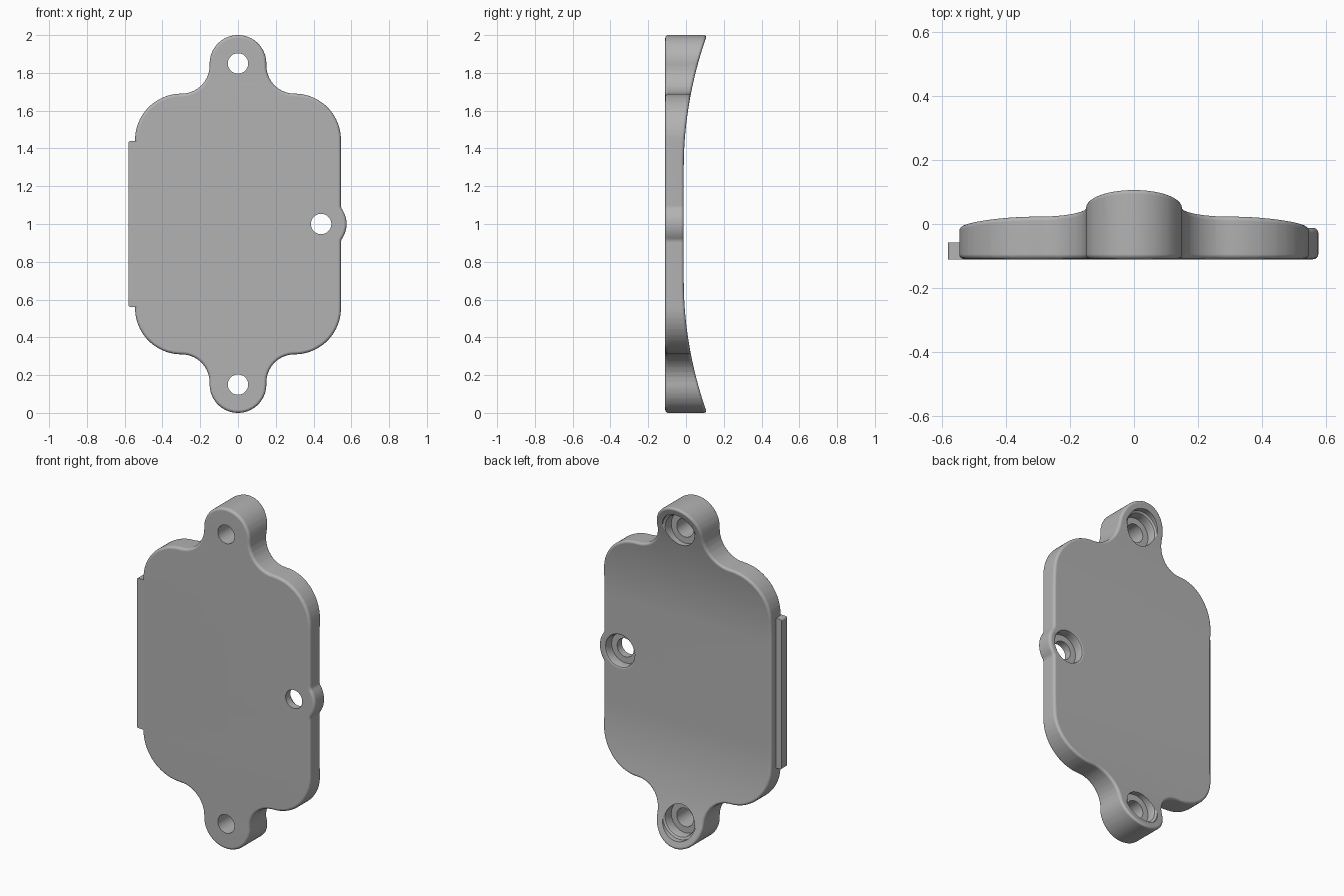
import bpy, bmesh, math
from mathutils import Vector

if "Cube" in bpy.data.objects:
    bpy.data.objects.remove(bpy.data.objects["Cube"])

FRONT, EDGE = -0.11, 0.016

grey = bpy.data.materials.new("plain grey")
grey.use_nodes = True
grey.diffuse_color = (0.45, 0.45, 0.45, 1)
grey.node_tree.nodes["Principled BSDF"].inputs["Base Color"].default_value = (0.45, 0.45, 0.45, 1)


def make_object(name, bm):
    bmesh.ops.recalc_face_normals(bm, faces=bm.faces)
    mesh = bpy.data.meshes.new(name)
    bm.to_mesh(mesh)
    bm.free()
    mesh.materials.append(grey)
    obj = bpy.data.objects.new(name, mesh)
    bpy.context.collection.objects.link(obj)
    return obj


def activate(obj):
    bpy.ops.object.select_all(action='DESELECT')
    obj.select_set(True)
    bpy.context.view_layer.objects.active = obj


def arc(cx, cz, r, start, end, steps):
    angles = [math.radians(start + (end - start) * i / steps) for i in range(steps + 1)]
    return [Vector((cx + r * math.cos(a), cz + r * math.sin(a))) for a in angles]


def back_y(z):
    """Back surface: flat middle, then a cylinder sweeping up into both ears."""
    d = max(0, abs(z - 1) - 0.3)
    return -0.012 + d * d / 4


# Plate outline: side bump, shoulders and ears, then the half turned copy
bump = (arc(0.585, 0.902, 0.04, 180, 146, 5) + arc(0.44, 1, 0.135, -34, 34, 16)
        + arc(0.585, 1.098, 0.04, 214, 180, 5))
half = (arc(0.30, 1.445, 0.245, 0, 90, 20) + arc(0.30, 1.84, 0.15, 270, 180, 16)
        + arc(0, 1.85, 0.15, 0, 180, 36)
        + arc(-0.30, 1.84, 0.15, 0, -90, 16) + arc(-0.30, 1.445, 0.245, 90, 180, 20))
outline = []
for p in bump + half + [Vector((-p.x, 2 - p.y)) for p in half]:
    if not outline or (p - outline[-1]).length > 0.002:
        outline.append(p)


def inset(points, amount):
    result = []
    for i, p in enumerate(points):
        t = (points[(i + 1) % len(points)] - points[i - 1]).normalized()
        result.append(p + Vector((-t.y, t.x)) * amount)
    return result


# Plate body with rounded front and back rims
bm = bmesh.new()
levels = []
for i in range(5):
    a = math.radians(22.5 * i)
    levels.append((EDGE * (1 - math.sin(a)), FRONT + EDGE * (1 - math.cos(a))))
levels += [(ins, 1 - (y - FRONT)) for ins, y in reversed(levels)]
rings = [[bm.verts.new((p.x, y, p.y)) for p in inset(outline, ins)] for ins, y in levels]
for a, b in zip(rings, rings[1:]):
    for i in range(len(a)):
        j = (i + 1) % len(a)
        bm.faces.new((a[i], a[j], b[j], b[i]))
bm.faces.new(rings[0])
bm.faces.new(rings[-1])

# Slice across the height, then bend the back to its curve
for i in range(24):
    for side in (-1, 1):
        z = 1 + side * (0.3013 + 0.0283 * i)
        bmesh.ops.bisect_plane(bm, geom=bm.verts[:] + bm.edges[:] + bm.faces[:],
                               plane_co=(0, 0, z), plane_no=(0, 0, 1))
for v in bm.verts:
    if v.co.y > 0.5:
        v.co.y += back_y(v.co.z) - 1
plate = make_object("cover_plate", bm)

# Stepped screw holes: through hole, counterbore and softened mouth
for name, x, z in (("top", 0, 1.85), ("bottom", 0, 0.15), ("side", 0.44, 1)):
    top = back_y(z)
    profile = [(0.054, -0.3), (0.054, top - 0.055), (0.09, top - 0.055),
               (0.09, top - 0.018), (0.095, top - 0.006), (0.107, top + 0.001), (0.107, 0.4)]
    bm = bmesh.new()
    loops = [[bm.verts.new((x + p.x, y, z + p.y)) for p in arc(0, 0, r, 0, 360, 40)[:-1]]
             for r, y in profile]
    for a, b in zip(loops, loops[1:]):
        for i in range(40):
            j = (i + 1) % 40
            bm.faces.new((a[i], a[j], b[j], b[i]))
    bm.faces.new(loops[0])
    bm.faces.new(loops[-1])
    cutter = make_object(name + "_hole_cutter", bm)
    cutter.hide_render = True
    mod = plate.modifiers.new(name + "_hole", 'BOOLEAN')
    mod.operation, mod.solver, mod.object = 'DIFFERENCE', 'EXACT', cutter
    activate(plate)
    bpy.ops.object.modifier_apply(modifier=mod.name)
    bpy.data.objects.remove(cutter)

# Locating tab along the right edge
bm = bmesh.new()
bmesh.ops.create_cube(bm, size=1)
for v in bm.verts:
    v.co = Vector((-0.5525 + v.co.x * 0.055, -0.0835 + v.co.y * 0.053, 1 + v.co.z * 0.88))
corners = [e for e in bm.edges if all(v.co.x < -0.56 for v in e.verts)
           or abs(e.verts[0].co.y - e.verts[1].co.y) > 0.01]
corners = [e for e in corners if all(v.co.x < -0.56 for v in e.verts)
           and abs(e.verts[0].co.y - e.verts[1].co.y) > 0.01]
bmesh.ops.bevel(bm, geom=corners, offset=0.01, segments=4, profile=0.5, affect='EDGES')
tab = make_object("locating_tab", bm)

for obj in (plate, tab):
    activate(obj)
    bpy.ops.object.shade_smooth_by_angle(angle=math.radians(32))
    obj.modifiers.new("even_shading", 'WEIGHTED_NORMAL').keep_sharp = True
